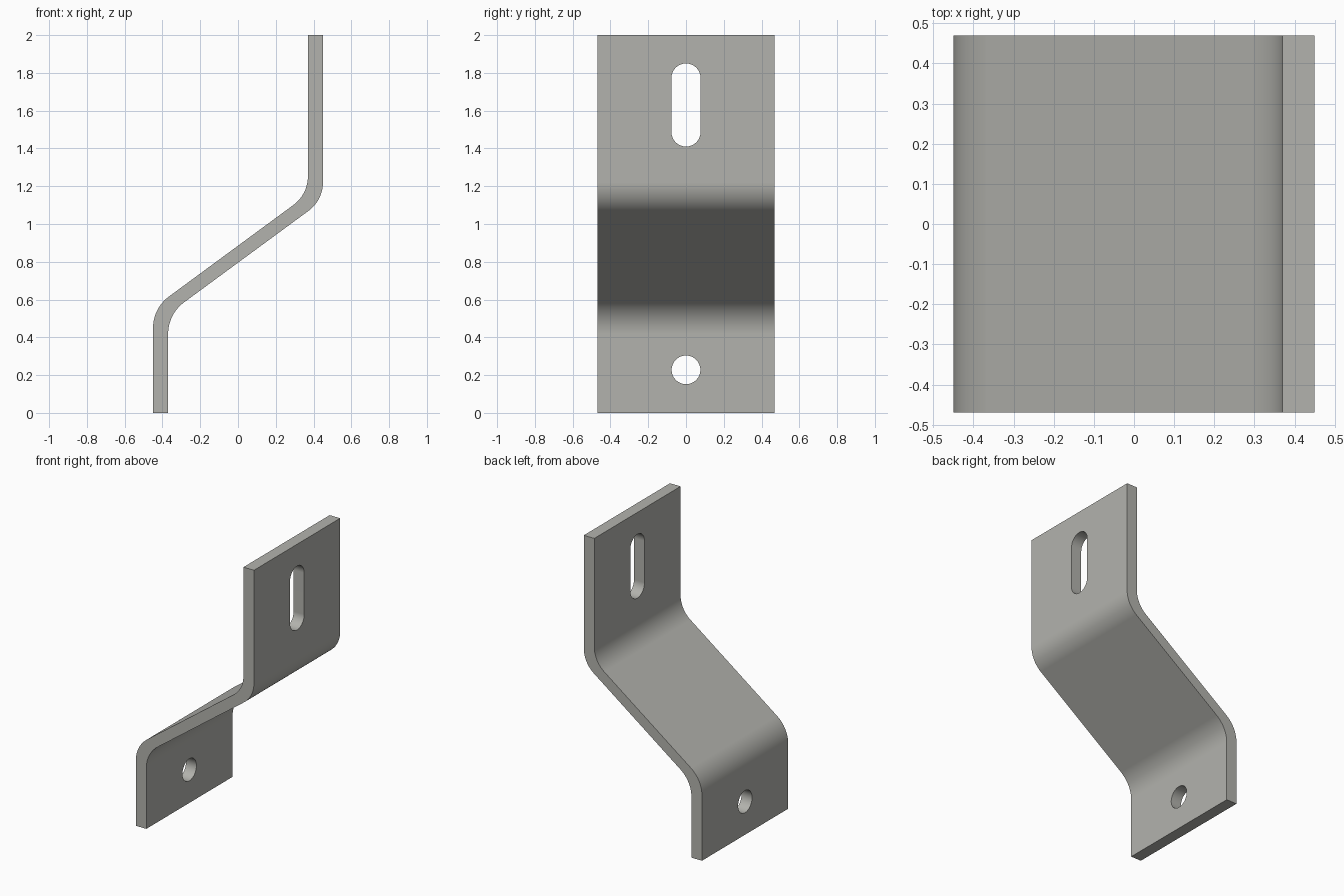
import bpy, bmesh, math
from mathutils import Vector

if "Cube" in bpy.data.objects:
    bpy.data.objects.remove(bpy.data.objects["Cube"])

HALF_W = 0.469
steel = bpy.data.materials.new("light_grey_steel")
steel.diffuse_color = (0.45, 0.45, 0.42, 1)
steel.use_nodes = True
steel.node_tree.nodes["Principled BSDF"].inputs["Base Color"].default_value = steel.diffuse_color


def fillet(prev, corner, nxt, t, n=10):
    """Arc tangent to both sides of a corner, starting t away from it."""
    prev, corner, nxt = Vector(prev), Vector(corner), Vector(nxt)
    u, v = (prev - corner).normalized(), (nxt - corner).normalized()
    half = u.angle(v) / 2
    r = t * math.tan(half)
    centre = corner + (u + v).normalized() * (t / math.cos(half))
    a, b = corner + u * t - centre, corner + v * t - centre
    sweep = a.angle(b)
    return [centre + (a * math.sin((1 - i / n) * sweep) + b * math.sin(i / n * sweep))
            / math.sin(sweep) for i in range(n + 1)]


def extrude(name, outline, direction):
    """Closed solid from a 3D outline swept along a vector."""
    bm = bmesh.new()
    face = bm.faces.new([bm.verts.new(p) for p in outline])
    res = bmesh.ops.extrude_face_region(bm, geom=[face], use_keep_orig=True)
    moved = [e for e in res["geom"] if isinstance(e, bmesh.types.BMVert)]
    bmesh.ops.translate(bm, verts=moved, vec=direction)
    bmesh.ops.recalc_face_normals(bm, faces=bm.faces[:])
    me = bpy.data.meshes.new(name)
    bm.to_mesh(me)
    bm.free()
    me.materials.append(steel)
    ob = bpy.data.objects.new(name, me)
    bpy.context.collection.objects.link(ob)
    return ob


# Z-bent strip: side profile with four rounded bends
pts = [(-0.45, 0), (-0.45, 0.554), (0.37, 1.157), (0.37, 2),
       (0.45, 2), (0.45, 1.126), (-0.37, 0.523), (-0.37, 0)]
bends = {1: 0.105, 2: 0.095, 5: 0.095, 6: 0.105}
profile = []
for i, p in enumerate(pts):
    if i in bends:
        profile += fillet(pts[i - 1], p, pts[i + 1], bends[i])
    else:
        profile.append(Vector(p))
bracket = extrude("bent_bracket", [(p.x, -HALF_W, p.y) for p in profile],
                  (0, 2 * HALF_W, 0))


# Round hole and slot, cut through along x
def stadium(x, z0, z1, r, n=24):
    out = []
    for z, start in ((z1, 0), (z0, math.pi)):
        for i in range(n + (z1 > z0)):
            a = start + math.pi * i / n
            out.append((x, r * math.cos(a), z + r * math.sin(a)))
    return out


cutters = [extrude("round_hole_cutter", stadium(-0.6, 0.228, 0.228, 0.076), (0.4, 0, 0)),
           extrude("slot_cutter", stadium(0.2, 1.487, 1.773, 0.077), (0.4, 0, 0))]
bpy.context.view_layer.objects.active = bracket
bracket.select_set(True)
for c in cutters:
    mod = bracket.modifiers.new("cut", 'BOOLEAN')
    mod.operation = 'DIFFERENCE'
    mod.solver = 'EXACT'
    mod.object = c
    bpy.ops.object.modifier_apply(modifier=mod.name)
for c in cutters:
    bpy.data.objects.remove(c)

# Smooth bends, sharp plate edges
bpy.ops.object.shade_smooth_by_angle(angle=math.radians(30))
wn = bracket.modifiers.new("weighted_normals", 'WEIGHTED_NORMAL')
wn.keep_sharp = True
